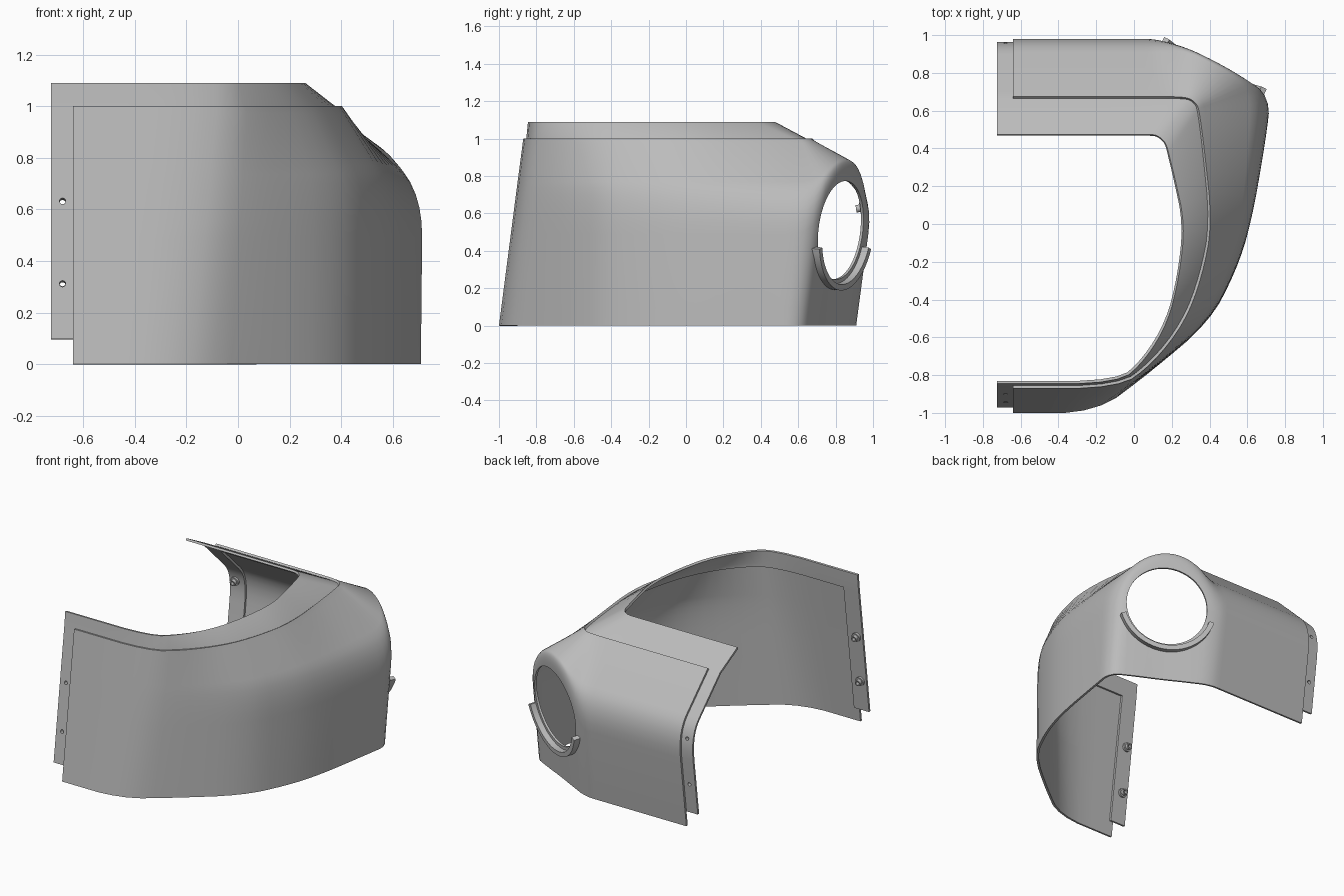
import bpy, math
from mathutils import Vector, Matrix
from mathutils.bvhtree import BVHTree

cube = bpy.data.objects.get("Cube")
if cube:
    bpy.data.objects.remove(cube, do_unlink=True)

THICK = 0.015
TAB_OUT, TAB_IN = -0.725, -0.61

grey = bpy.data.materials.new("plain_grey")
grey.use_nodes = True
grey.diffuse_color = (0.5, 0.5, 0.5, 1)
grey.node_tree.nodes["Principled BSDF"].inputs["Base Color"].default_value = (0.5, 0.5, 0.5, 1)


def make(name, verts, faces):
    mesh = bpy.data.meshes.new(name)
    mesh.from_pydata([tuple(v) for v in verts], [], faces)
    mesh.materials.append(grey)
    obj = bpy.data.objects.new(name, mesh)
    bpy.context.collection.objects.link(obj)
    return obj


def activate(obj):
    bpy.ops.object.select_all(action="DESELECT")
    obj.select_set(True)
    bpy.context.view_layer.objects.active = obj


def sheet(name, columns):
    """Thick sheet through columns of points, thickened inwards."""
    n = len(columns[0])
    verts = [p for col in columns for p in col]
    faces = [(i * n + j, (i + 1) * n + j, (i + 1) * n + j + 1, i * n + j + 1)
             for i in range(len(columns) - 1) for j in range(n - 1)]
    obj = make(name, verts, faces)
    mod = obj.modifiers.new("thickness", "SOLIDIFY")
    mod.thickness = THICK
    mod.offset = -1
    activate(obj)
    bpy.ops.object.modifier_apply(modifier=mod.name)
    return obj


def ring(name, frame, inner, outer, low, high, start=0, end=360, steps=32):
    """Square-section ring or arc around the frame's z axis."""
    closed = end - start == 360
    count = steps if closed else steps + 1
    verts, faces = [], []
    for i in range(count):
        a = math.radians(start + (end - start) * i / steps)
        for r, h in ((inner, low), (outer, low), (outer, high), (inner, high)):
            verts.append(frame @ Vector((r * math.cos(a), r * math.sin(a), h)))
    for i in range(steps):
        k = (i + 1) % count
        for j in range(4):
            m = (j + 1) % 4
            faces.append((i * 4 + j, k * 4 + j, k * 4 + m, i * 4 + m))
    if not closed:
        last = (count - 1) * 4
        faces += [(0, 1, 2, 3), (last + 3, last + 2, last + 1, last)]
    return make(name, verts, faces)


def drill(obj, frame, radius, depth):
    bpy.ops.mesh.primitive_cylinder_add(vertices=48, radius=radius, depth=depth)
    cutter = bpy.context.object
    cutter.matrix_world = frame
    cutter.hide_render = True
    mod = obj.modifiers.new("hole", "BOOLEAN")
    mod.operation, mod.solver, mod.object = "DIFFERENCE", "EXACT", cutter
    activate(obj)
    bpy.ops.object.modifier_apply(modifier=mod.name)
    bpy.data.objects.remove(cutter, do_unlink=True)


def frame_at(centre, x_axis, z_axis):
    z = Vector(z_axis).normalized()
    x = Vector(x_axis).normalized()
    y = z.cross(x).normalized()
    m = Matrix((y.cross(z), y, z)).transposed().to_4x4()
    m.translation = Vector(centre)
    return m


# Rails of the shell, from the front end around the side to the back end
foot = [(-.64, -1), (-.2, -1), (.08, -.79), (.4, -.52), (.54, -.25), (.62, 0), (.69, .42),
        (.72, .61), (.57, .69), (.42, .76), (.27, .84), (.13, .91), (0, .91), (-.64, .91)]
elbow = [(-.64, -.912), (-.12, -.912), (.1, -.77), (.41, -.5), (.54, -.24), (.62, 0), (.7, .45),
         (.725, .695), (.57, .79), (.42, .875), (.27, .945), (.11, 1), (0, 1), (-.64, 1)]
rim = [(-.64, -.87), (-.08, -.87), (.1, -.74), (.27, -.52), (.36, -.28), (.415, 0), (.37, .42),
       (.345, .6), (.335, .63), (.31, .655), (.28, .67), (.2, .675), (0, .675), (-.64, .675)]
lip = [(-.64, -.845), (-.08, -.845), (.06, -.72), (.18, -.52), (.24, -.28), (.27, 0), (.215, .25),
       (.185, .37), (.175, .41), (.16, .44), (.13, .465), (.1, .475), (0, .475), (-.64, .475)]
arch_height = {8: .84, 9: .89, 10: .84}      # elbow rises over the round opening

stations = []
for i in range(len(foot)):
    stations.append([Vector((*foot[i], 0)), Vector((*elbow[i], arch_height.get(i, .68))),
                     Vector((*rim[i], 1)), Vector((*lip[i], 1.09)),
                     .1 if i in arch_height else .28])

# Round the corners along the rails
for _ in range(2):
    out = [stations[0]]
    for a, b in zip(stations, stations[1:]):
        for t in (.25, .75):
            out.append([p * (1 - t) + q * t for p, q in zip(a, b)])
    stations = out + [stations[-1]]


def section(station):
    """Wall, rounded elbow and sloping shoulder at one station."""
    b, e, t, _, soft = station
    start, stop = e.lerp(b, soft), e.lerp(t, soft)
    pts = [b, b.lerp(e, .1 / e.z)]
    for k in range(7):
        s = k / 6
        pts.append(start.lerp(e, s).lerp(e.lerp(stop, s), s))
    return pts + [stop.lerp(t, .88), t]


def inset(station):
    """The section moved inwards by one thickness, ending at the lip."""
    pts = section(station)
    h = station[3] - station[2]
    h.z = 0
    h.normalize()
    moved = []
    for i, p in enumerate(pts):
        d = pts[min(i + 1, len(pts) - 1)] - pts[max(i - 1, 0)]
        n = h * d.z - Vector((0, 0, d.dot(h)))
        moved.append(p + n.normalized() * (THICK + .001))
    return moved + [station[3]]


# Outer shell with the round opening in its slanted back facet
shell = sheet("shell", [section(s) for s in stations])
opening = frame_at((.42, .83, .51), (.89, -.453, 0), (.453, .89, -.107))
drill(shell, opening, .265, .24)

# Hood over the opening
hood = ring("opening_hood", opening, .288, .32, -.02, .035, 18, 162)


def at_x(points, x):
    return [Vector((x, p.y, p.z)) for p in points]


# Upper flange and the two end tabs, one layer inside the shell
columns = [inset(s)[-3:] for s in stations]
columns[0] = at_x(columns[0], TAB_IN)
columns[-1] = at_x(columns[-1], TAB_IN)
flange = sheet("upper_flange", columns)

parts = [shell, hood, flange]
for name, station, xs in (("front", stations[0], (TAB_OUT, TAB_IN)),
                          ("back", stations[-1], (TAB_IN, TAB_OUT))):
    profile = inset(station)[1:]
    tab = sheet(name + "_end_tab", [at_x(profile, x) for x in xs])
    tree = BVHTree.FromPolygons([v.co.copy() for v in tab.data.vertices],
                                [tuple(p.vertices) for p in tab.data.polygons])
    side = -1 if name == "front" else 1
    # Fastener holes with hollow nuts on the inside
    for label, z in (("lower", .31), ("upper", .63)):
        spot, normal, _, _ = tree.ray_cast(Vector((-.68, 0, z)), Vector((0, side, 0)))
        if normal.y * side > 0:
            normal = -normal
        place = frame_at(spot, (1, 0, 0), normal)
        drill(tab, place, .012, .1)
        parts.append(ring(f"{name}_{label}_nut_base", place, .012, .03, 0, .014, steps=24))
        parts.append(ring(f"{name}_{label}_nut", place, .012, .02, .013, .035, steps=24))
    parts.append(tab)

for obj in parts:
    activate(obj)
    if "nut" in obj.name or "hood" in obj.name:
        bpy.ops.object.mode_set(mode="EDIT")
        bpy.ops.mesh.select_all(action="SELECT")
        bpy.ops.mesh.normals_make_consistent(inside=False)
        bpy.ops.object.mode_set(mode="OBJECT")
    bpy.ops.object.shade_smooth_by_angle(angle=math.radians(30))
